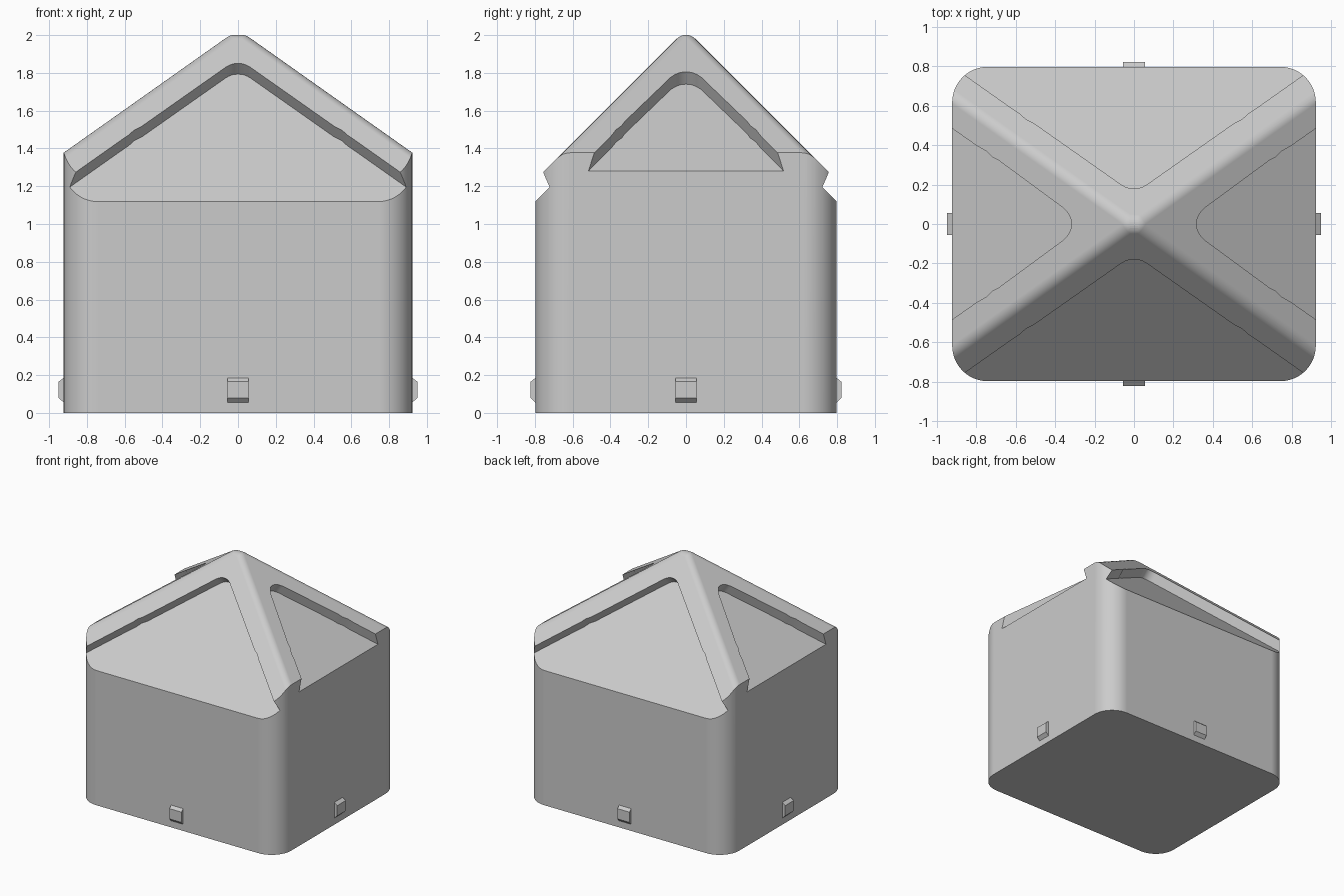
import bpy, bmesh, math
from mathutils import Vector

if "Cube" in bpy.data.objects:
    bpy.data.objects.remove(bpy.data.objects["Cube"])

X, Y, CORNER = 0.923, 0.798, 0.18     # half sizes and corner radius of the body
PEAK, ROUND, DEPTH = 2.03, 0.07, 0.08  # sharp roof apex, hip radius, panel depth
SLOPE_Y, SLOPE_X = 1.0, 0.7071         # roof slopes: front/back and sides

grey = bpy.data.materials.new("light_grey")
grey.diffuse_color = (0.6, 0.6, 0.6, 1)
grey.use_nodes = True
grey.node_tree.nodes["Principled BSDF"].inputs["Base Color"].default_value = grey.diffuse_color


def make(name, bm):
    bmesh.ops.recalc_face_normals(bm, faces=bm.faces)
    me = bpy.data.meshes.new(name)
    bm.to_mesh(me)
    bm.free()
    me.materials.append(grey)
    ob = bpy.data.objects.new(name, me)
    bpy.context.collection.objects.link(ob)
    return ob


def prism(name, points, offset):
    """Extrude a closed outline of 3D points along an offset."""
    bm = bmesh.new()
    face = bm.faces.new([bm.verts.new(p) for p in points])
    res = bmesh.ops.extrude_face_region(bm, geom=[face])
    verts = [v for v in res["geom"] if isinstance(v, bmesh.types.BMVert)]
    bmesh.ops.translate(bm, verts=verts, vec=offset)
    return make(name, bm)


def boolean(ob, cutter, operation):
    mod = ob.modifiers.new("cut", 'BOOLEAN')
    mod.operation, mod.solver, mod.object = operation, 'EXACT', cutter
    bpy.context.view_layer.objects.active = ob
    bpy.ops.object.modifier_apply(modifier=mod.name)
    bpy.data.objects.remove(cutter)


# Body: rounded rectangle column
outline = []
for q, (sx, sy) in enumerate([(1, 1), (-1, 1), (-1, -1), (1, -1)]):
    for k in range(13):
        a = math.radians(90 * q + 7.5 * k)
        outline.append((sx * (X - CORNER) + CORNER * math.cos(a),
                        sy * (Y - CORNER) + CORNER * math.sin(a), 0))
body = prism("house_body", outline, (0, 0, 2.3))

# Roof solid: hull of rounded hips running down from a rounded apex
ny = Vector((0, SLOPE_Y, 1)).normalized()
nx = Vector((SLOPE_X, 0, 1)).normalized()
up = Vector((0, 0, 1))
top_y = PEAK - ROUND / ny.z
top_x = PEAK - ROUND / nx.z
bm = bmesh.new()
for sx in (1, -1):
    for sy in (1, -1):
        apex = Vector(((top_x - top_y) / SLOPE_X, 0, top_y))
        foot = Vector(((top_x + 1) / SLOPE_X, (top_y + 1) / SLOPE_Y, -1))
        for k in range(9):
            n = nx.slerp(ny, k / 8) if 0 < k < 8 else (nx if k == 0 else ny)
            pts = [foot + ROUND * n]
            pts += [apex + ROUND * n.slerp(up, m / 5) for m in range(5)]
            pts.append(apex + ROUND * up)
            for p in pts:
                bm.verts.new((p.x * sx, p.y * sy, p.z))
bmesh.ops.remove_doubles(bm, verts=bm.verts, dist=1e-5)
res = bmesh.ops.convex_hull(bm, input=bm.verts)
junk = {g for g in res["geom_interior"] + res["geom_unused"]
        if isinstance(g, bmesh.types.BMVert)}
bmesh.ops.delete(bm, geom=list(junk), context='VERTS')
bmesh.ops.dissolve_limit(bm, angle_limit=0.002, verts=bm.verts, edges=bm.edges)
boolean(body, make("roof_solid", bm), 'INTERSECT')

# Recessed roof panels: half outlines as (sideways, outward) seen from above
front_half = [(0, .18), (.025, .182), (.047, .19), (.065, .2), (.51, .513),
              (.55, .533), (.58, .56), (.62, .587), (1.63, 1.3)]
side_half = [(0, .317), (.03, .322), (.055, .335), (.08, .357), (.325, .69),
             (.34, .72), (.37, .75), (.395, .795), (.82, 1.4)]
for half, slope, along_x in ((front_half, SLOPE_Y, False), (side_half, SLOPE_X, True)):
    loop = half + [(-b, o) for b, o in reversed(half[1:])]
    for s in (1, -1):
        def place(b, o, z):
            return Vector((s * o, b, z)) if along_x else Vector((b, s * o, z))
        normal = place(0, slope, 1).normalized()
        pts = [place(b, o, PEAK - slope * o) - normal * DEPTH for b, o in loop]
        boolean(body, prism("panel_cutter", pts, normal * 0.4), 'DIFFERENCE')

# Smooth corners and hips, keep panel edges sharp
bpy.ops.object.select_all(action='DESELECT')
body.select_set(True)
bpy.context.view_layer.objects.active = body
bpy.ops.object.shade_smooth_by_angle(angle=math.radians(25))
weighted = body.modifiers.new("even_shading", 'WEIGHTED_NORMAL')
weighted.keep_sharp = True

# Small chamfered catches low on each wall
profile = [(-.02, .055), (0, .055), (1, .08), (1, .165), (0, .185), (-.02, .185)]
for name, axis, s, wall, reach in (("front_catch", 1, -1, Y, .024),
                                   ("back_catch", 1, 1, Y, .024),
                                   ("right_catch", 0, 1, X, .027),
                                   ("left_catch", 0, -1, X, .027)):
    pts = []
    for o, z in profile:
        d = s * (wall + (o * reach if o > 0 else o))
        pts.append((d, -.055, z) if axis == 0 else (-.055, d, z))
    prism(name, pts, (0, .11, 0) if axis == 0 else (.11, 0, 0))
